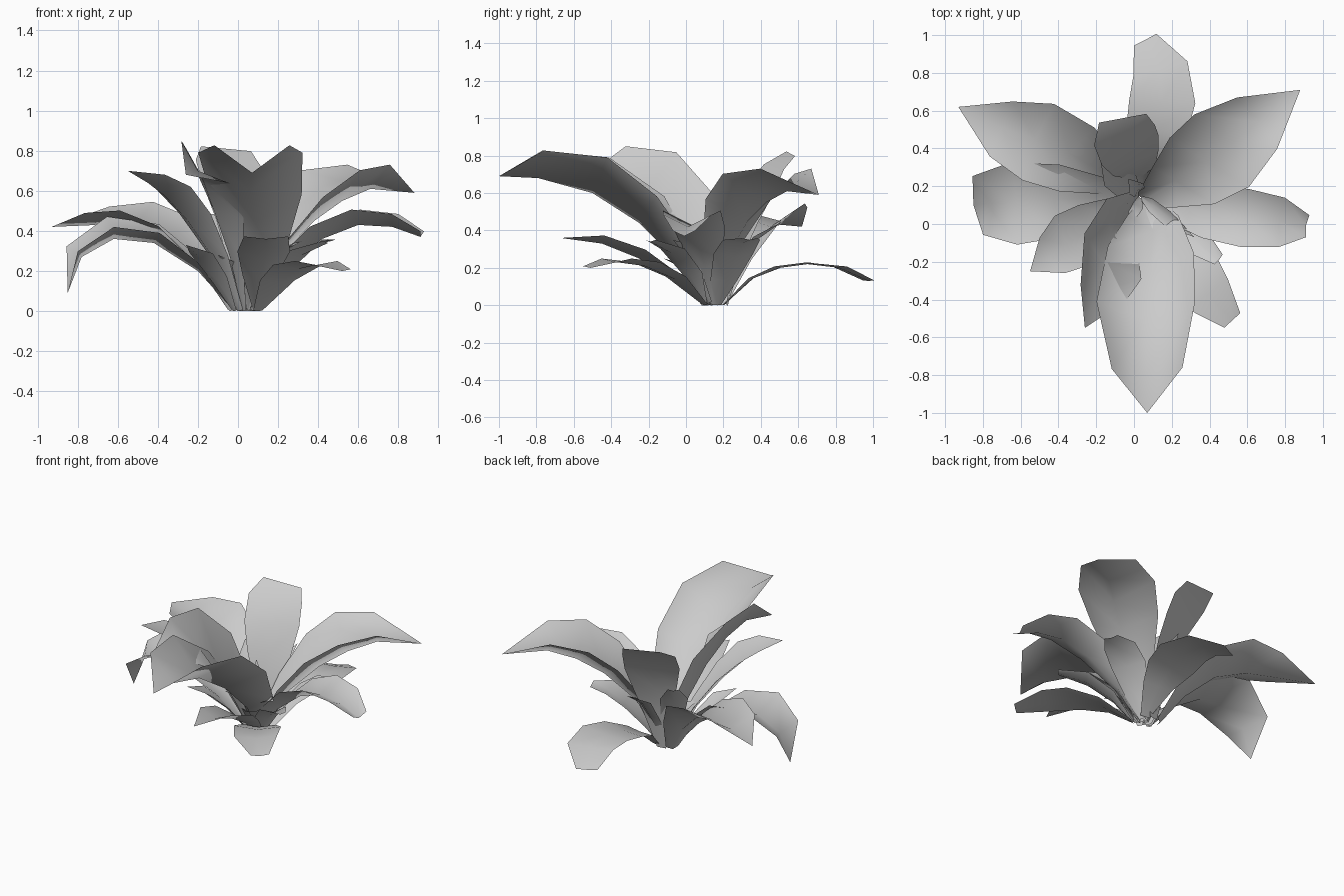
import bpy, bmesh
from mathutils import Vector, Matrix

cube = bpy.data.objects.get("Cube")
if cube:
    bpy.data.objects.remove(cube, do_unlink=True)

# one plain grey for the whole plant
GREY = (0.6, 0.6, 0.6, 1.0)
mat = bpy.data.materials.new("leaf_grey")
mat.use_nodes = True
mat.diffuse_color = GREY
mat.node_tree.nodes["Principled BSDF"].inputs["Base Color"].default_value = GREY

# half-width along a leaf, as a share of its widest half
POINTED = (0.18, 0.52, 0.88, 1.0, 0.72, 0.0)
BLUNT = (0.18, 0.6, 0.92, 1.0, 0.85, 0.38)
SQUARE = (0.18, 0.5, 0.8, 1.0, 1.0, 0.75)


def sample(profile, t):
    pos = t * (len(profile) - 1)
    i = min(int(pos), len(profile) - 2)
    return profile[i] + (profile[i + 1] - profile[i]) * (pos - i)


def leaf(name, path, width, fold=0.5, roll=0.0, profile=POINTED):
    """A leaf blade: midrib along path, both halves folded up from it."""
    pts = [Vector(p) for p in path]
    last = len(pts) - 1
    bm = bmesh.new()
    rows = []
    for i, p in enumerate(pts):
        along = (pts[min(i + 1, last)] - pts[max(i - 1, 0)]).normalized()
        side = along.cross(Vector((0, 0, 1))).normalized()
        side = Matrix.Rotation(roll, 3, along) @ side
        up = side.cross(along)
        w = width * sample(profile, i / last)
        rows.append([bm.verts.new(p + side * w * k + up * w * fold * abs(k))
                     for k in (-1, 0, 1)])
    for a, b in zip(rows, rows[1:]):
        for k in (0, 1):
            bm.faces.new((a[k], a[k + 1], b[k + 1], b[k]))
    bmesh.ops.remove_doubles(bm, verts=bm.verts[:], dist=0.0005)
    for v in bm.verts:
        v.co.z = max(v.co.z, 0.0)
    for f in bm.faces:
        f.smooth = True
    mesh = bpy.data.meshes.new(name)
    bm.to_mesh(mesh)
    bm.free()
    mesh.materials.append(mat)
    obj = bpy.data.objects.new(name, mesh)
    bpy.context.scene.collection.objects.link(obj)


# large arching leaves
leaf("front_leaf", [(.08, .1, 0), (.1, -.04, .23), (.08, -.25, .44),
                    (.06, -.5, .6), (.07, -.79, .68), (.07, -1, .69)], .26, .8)
leaf("back_left_leaf", [(.06, .13, 0), (.22, .23, .28), (.38, .33, .45),
                        (.52, .43, .55), (.66, .54, .61), (.88, .71, .59)], .24, .7)
leaf("back_right_leaf", [(-.04, .2, 0), (-.17, .28, .2), (-.34, .37, .36),
                         (-.52, .45, .42), (-.7, .51, .43), (-.93, .62, .42)],
     .22, .48, -.1)
leaf("right_leaf", [(-.02, .15, 0), (-.2, .14, .2), (-.42, .13, .34),
                    (-.62, .12, .36), (-.78, .11, .27), (-.85, .1, .09)], .22, .4, -.12)
leaf("left_leaf", [(.08, .15, 0), (.22, .1, .2), (.42, .06, .36),
                   (.6, .03, .43), (.77, .01, .42), (.91, -.01, .37)],
     .155, .5, profile=BLUNT)
leaf("front_right_leaf", [(0, .13, 0), (-.12, .05, .26), (-.25, -.04, .45),
                          (-.36, -.11, .57), (-.45, -.18, .64), (-.55, -.25, .7)], .16, .4)
leaf("tall_front_leaf", [(.02, .12, 0), (-.04, .05, .27), (-.12, -.05, .5),
                         (-.17, -.19, .64), (-.2, -.36, .7), (-.26, -.55, .68)],
     .23, .35, -.7)
leaf("tall_back_leaf", [(.03, .22, 0), (.03, .27, .25), (.01, .32, .45),
                        (-.02, .39, .61), (-.05, .47, .74), (-.06, .56, .81)],
     .17, 0, .12, SQUARE)

# low outer leaves
leaf("low_back_leaf", [(.08, .2, 0), (.1, .35, .14), (.12, .5, .2),
                       (.15, .65, .22), (.14, .82, .2), (.06, .975, .13)],
     .175, .05, profile=BLUNT)
leaf("low_front_left_leaf", [(.1, .1, 0), (.2, -.06, .14), (.3, -.22, .21),
                             (.39, -.37, .23), (.52, -.51, .2)],
     .15, .15, profile=BLUNT)
leaf("low_front_leaf", [(.1, .1, 0), (.11, -.08, .15), (.13, -.25, .25),
                        (.14, -.45, .33), (.14, -.67, .36)], .14, .4)
leaf("low_left_leaf", [(.1, .1, 0), (.2, .02, .16), (.32, -.08, .28),
                       (.45, -.19, .34)], .09, .3, profile=BLUNT)
leaf("low_right_leaf", [(-.02, .12, 0), (-.11, .02, .16), (-.19, -.08, .27),
                        (-.26, -.17, .33)], .08, .3)
leaf("low_back_left_leaf", [(.08, .17, 0), (.16, .21, .13), (.27, .26, .26),
                            (.37, .3, .33), (.47, .34, .35)], .12, .2, profile=BLUNT)

# small young leaves in the middle
leaf("young_leaf_back_right", [(.02, .16, 0), (-.05, .21, .2), (-.1, .27, .36),
                               (-.15, .35, .48)], .09, .3, profile=BLUNT)
leaf("young_leaf_back", [(.05, .18, 0), (.05, .27, .18), (.06, .38, .35),
                         (.08, .52, .45)], .06, .4)
leaf("young_leaf_left", [(.04, .14, 0), (.1, .1, .16), (.19, .03, .28),
                         (.32, -.07, .35)], .05, .4, .5)
leaf("young_leaf_front", [(.03, .14, 0), (0, .11, .12), (-.04, .07, .22),
                          (-.1, 0, .28)], .07, .3)
leaf("young_leaf_front_left", [(.06, .12, 0), (.08, .06, .1), (.11, -.02, .2),
                               (.14, -.12, .25)], .07, .3)
leaf("young_leaf_upright", [(.03, .17, 0), (.02, .18, .15), (0, .2, .3),
                            (-.03, .24, .42)], .05, .4)
